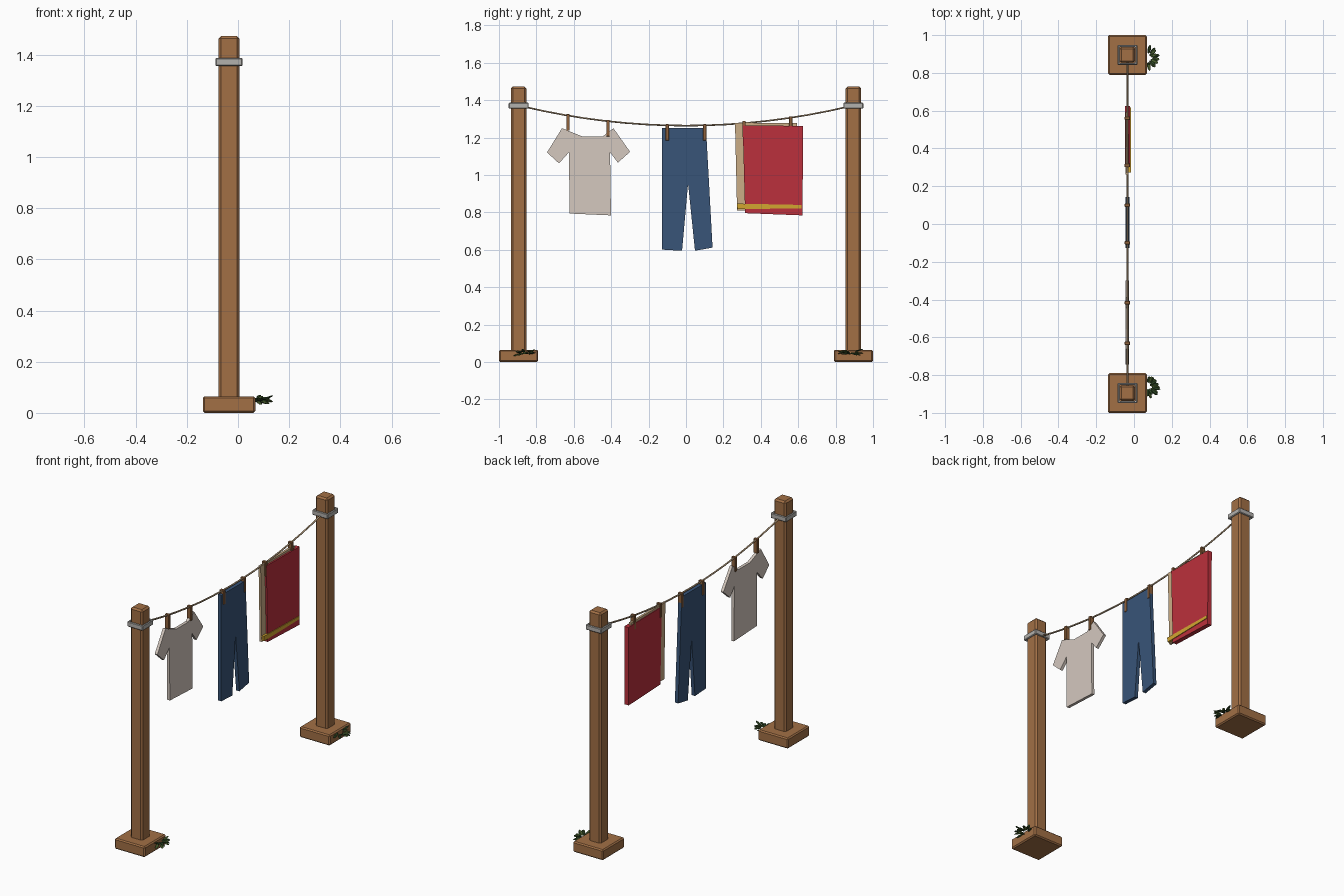
import bpy, bmesh, math, random
from mathutils import Matrix, Vector

if "Cube" in bpy.data.objects:
    bpy.data.objects.remove(bpy.data.objects["Cube"])

random.seed(4)
CX = -0.035          # plane of the line
PY = 0.895           # post distance from centre


def material(name, r, g, b):
    m = bpy.data.materials.new(name)
    m.diffuse_color = (r, g, b, 1)
    m.use_nodes = True
    m.node_tree.nodes["Principled BSDF"].inputs["Base Color"].default_value = m.diffuse_color
    return m


WOOD = material("wood", 0.36, 0.16, 0.06)
PEG = material("peg_wood", 0.27, 0.12, 0.045)
ROPE = material("rope", 0.42, 0.30, 0.18)
METAL = material("metal", 0.45, 0.44, 0.42)
WHITE = material("off_white", 0.66, 0.58, 0.52)
DENIM = material("denim", 0.04, 0.09, 0.19)
RED = material("red", 0.50, 0.03, 0.045)
TAN = material("tan", 0.60, 0.42, 0.24)
GOLD = material("gold", 0.65, 0.38, 0.03)
GREENS = [material("leaf_dark", 0.03, 0.07, 0.02), material("leaf_light", 0.10, 0.17, 0.04)]


def finish(name, bm, mats, bevel=0):
    bmesh.ops.recalc_face_normals(bm, faces=bm.faces)
    me = bpy.data.meshes.new(name)
    bm.to_mesh(me)
    bm.free()
    for m in mats:
        me.materials.append(m)
    ob = bpy.data.objects.new(name, me)
    bpy.context.collection.objects.link(ob)
    if bevel:
        mod = ob.modifiers.new("bevel", 'BEVEL')
        mod.width = bevel
        mod.segments = 1
    return ob


def box(name, centre, size, mat, bevel=0):
    bm = bmesh.new()
    bmesh.ops.create_cube(bm, size=1)
    bmesh.ops.scale(bm, vec=size, verts=bm.verts)
    bmesh.ops.translate(bm, vec=centre, verts=bm.verts)
    return finish(name, bm, [mat], bevel)


def cloth(name, outline, x0, x1, mat):
    """Extrude a (y, z) outline from x0 to x1."""
    bm = bmesh.new()
    face = bm.faces.new([bm.verts.new((x0, y, z)) for y, z in outline])
    ext = bmesh.ops.extrude_face_region(bm, geom=[face])
    verts = [v for v in ext["geom"] if isinstance(v, bmesh.types.BMVert)]
    bmesh.ops.translate(bm, vec=(x1 - x0, 0, 0), verts=verts)
    return finish(name, bm, [mat])


def collar(name, y, z, inner, outer, h):
    """Hollow square band."""
    bm = bmesh.new()
    loops = []
    for r, dz in ((outer, -h), (outer, h), (inner, h), (inner, -h)):
        loops.append([bm.verts.new((CX + sx * r, y + sy * r, z + dz))
                      for sx, sy in ((-1, -1), (1, -1), (1, 1), (-1, 1))])
    for a in range(4):
        p, q = loops[a], loops[(a + 1) % 4]
        for i in range(4):
            j = (i + 1) % 4
            bm.faces.new((p[i], p[j], q[j], q[i]))
    return finish(name, bm, [METAL], 0.004)


def leaves(name, y):
    """Tuft of small pointed leaves fanning out over the base edge."""
    bm = bmesh.new()
    for i in range(15):
        ang = math.radians(-85 + 170 * i / 14 + random.uniform(-8, 8))
        tilt = random.uniform(-0.45, 0.35)
        length = random.uniform(0.035, 0.05)
        reach = random.uniform(0.012, 0.025)
        d = Vector((math.cos(ang), math.sin(ang), 0))
        pos = Vector((0.072, y, 0.05)) + d * reach + Vector((0, 0, random.uniform(-0.008, 0.008)))
        mat = (Matrix.Translation(pos) @ Matrix.Rotation(ang, 4, 'Z') @ Matrix.Rotation(tilt, 4, 'Y')
               @ Matrix.Translation((length / 2, 0, 0)) @ Matrix.Diagonal((length / 2, 0.009, 0.004, 1)))
        old = set(bm.faces)
        bmesh.ops.create_uvsphere(bm, u_segments=6, v_segments=4, radius=1,
                                  matrix=mat @ Matrix.Rotation(math.pi / 2, 4, 'Y'))
        for f in bm.faces:
            if f not in old:
                f.material_index = i % 2
    return finish(name, bm, GREENS)


def sag(y):
    return 1.264 + 0.099 * (y / 0.857) ** 2


# posts, bases, metal bands and plant tufts
for side, s, leaf_y in (("near", -1, -0.86), ("far", 1, 0.88)):
    box(side + "_post", (CX, s * PY, 0.755), (0.082, 0.082, 1.435), WOOD, 0.01)
    box(side + "_base", (CX, s * PY, 0.0325), (0.205, 0.21, 0.065), WOOD, 0.007)
    collar(side + "_post_band", s * PY, 1.371, 0.042, 0.053, 0.016)
    leaves(side + "_plant", leaf_y)

# sagging rope
curve = bpy.data.curves.new("rope", 'CURVE')
curve.dimensions = '3D'
curve.bevel_depth = 0.005
curve.bevel_resolution = 1
curve.use_fill_caps = True
N = 17
sp = curve.splines.new('POLY')
sp.points.add(N - 1)
for i, p in enumerate(sp.points):
    y = -0.87 + 1.74 * i / (N - 1)
    p.co = (CX, y, sag(y), 1)
curve.materials.append(ROPE)
bpy.context.collection.objects.link(bpy.data.objects.new("rope", curve))

# clothes pegs
for i, (y, top) in enumerate(((-0.631, 1.325), (-0.417, 1.295), (-0.1, 1.272),
                              (0.1, 1.272), (0.31, 1.29), (0.56, 1.314))):
    box(f"peg_{i + 1}", (CX, y, top - 0.044), (0.028, 0.018, 0.088), PEG, 0.002)

# shirt
cloth("shirt", [(-.663, 1.25), (-.743, 1.121), (-.679, 1.062), (-.626, 1.121), (-.622, .794),
                (-.401, .784), (-.406, 1.121), (-.364, 1.066), (-.299, 1.124), (-.388, 1.25),
                (-.444, 1.207), (-.556, 1.207)], -0.044, -0.026, WHITE)

# trousers
cloth("trousers", [(-.128, 1.25), (.107, 1.25), (.142, .612), (.048, .595), (.011, .955),
                   (-.021, .595), (-.128, .601)], -0.046, -0.024, DENIM)

# towels: tan one tucked inside the red one, gold stripe in front
cloth("tan_towel", [(.262, 1.277), (.594, 1.277), (.6, .815), (.273, .81)], -0.044, -0.030, TAN)
cloth("red_towel", [(.303, 1.266), (.626, 1.262), (.623, .784), (.316, .796)], -0.048, -0.020, RED)
cloth("towel_stripe", [(.272, .847), (.618, .84), (.618, .822), (.275, .817)], -0.032, -0.016, GOLD)
